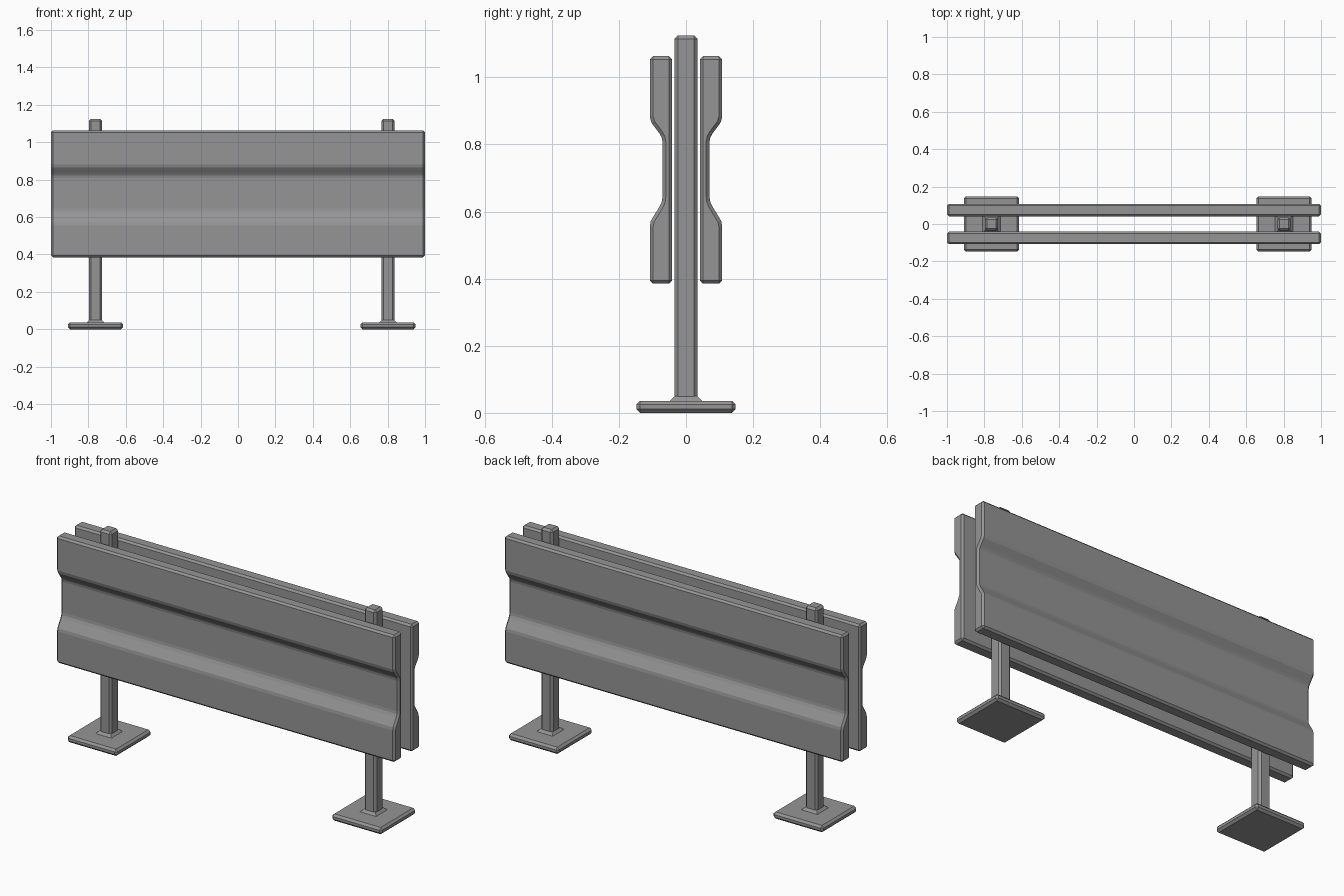
import bpy, bmesh

if "Cube" in bpy.data.objects:
    bpy.data.objects.remove(bpy.data.objects["Cube"])

steel = bpy.data.materials.new("galvanised_grey")
steel.diffuse_color = (0.30, 0.30, 0.30, 1)
steel.use_nodes = True
steel.node_tree.nodes["Principled BSDF"].inputs["Base Color"].default_value = steel.diffuse_color


def make(name, bm, bevel=0.0):
    bmesh.ops.recalc_face_normals(bm, faces=bm.faces)
    if bevel:
        sharp = [e for e in bm.edges if e.calc_face_angle(0) > 1.2]
        bmesh.ops.bevel(bm, geom=sharp, offset=bevel, segments=1,
                        affect='EDGES', clamp_overlap=True)
    mesh = bpy.data.meshes.new(name)
    bm.to_mesh(mesh)
    bm.free()
    mesh.materials.append(steel)
    obj = bpy.data.objects.new(name, mesh)
    bpy.context.collection.objects.link(obj)
    return obj


def frustum(name, x, z0, z1, r0, r1, bevel=0.0):
    # square block, half width r0 at the bottom and r1 at the top
    bm = bmesh.new()
    rings = [[bm.verts.new((x + sx * r, sy * r, z))
              for sx, sy in ((-1, -1), (1, -1), (1, 1), (-1, 1))]
             for z, r in ((z0, r0), (z1, r1))]
    bm.faces.new(rings[0])
    bm.faces.new(rings[1])
    for i in range(4):
        j = (i + 1) % 4
        bm.faces.new((rings[0][i], rings[0][j], rings[1][j], rings[1][i]))
    return make(name, bm, bevel)


# Corrugated rail cross-section (distance from centre, height)
PROFILE = [(0.041, 0.385), (0.108, 0.385), (0.108, 0.556), (0.105, 0.572),
           (0.079, 0.615), (0.072, 0.630), (0.070, 0.645),
           (0.070, 0.808), (0.073, 0.822), (0.080, 0.834),
           (0.103, 0.865), (0.108, 0.882), (0.108, 1.063), (0.041, 1.063)]


def rail(name, side):
    bm = bmesh.new()
    a, b = [[bm.verts.new((x, side * y, z)) for y, z in PROFILE] for x in (-1, 1)]
    bm.faces.new(a)
    bm.faces.new(b)
    n = len(PROFILE)
    for i in range(n):
        j = (i + 1) % n
        bm.faces.new((a[i], a[j], b[j], b[i]))
    return make(name, bm, 0.010)


rail("front_rail", -1)
rail("back_rail", 1)

# Posts with square feet and sloped collars
for side, x in (("left", -0.762), ("right", 0.802)):
    frustum(side + "_post", x, 0.02, 1.125, 0.035, 0.035, 0.011)
    frustum(side + "_collar", x, 0.034, 0.051, 0.049, 0.033)
    frustum(side + "_base_plate", x, 0.0, 0.036, 0.148, 0.148, 0.011)
